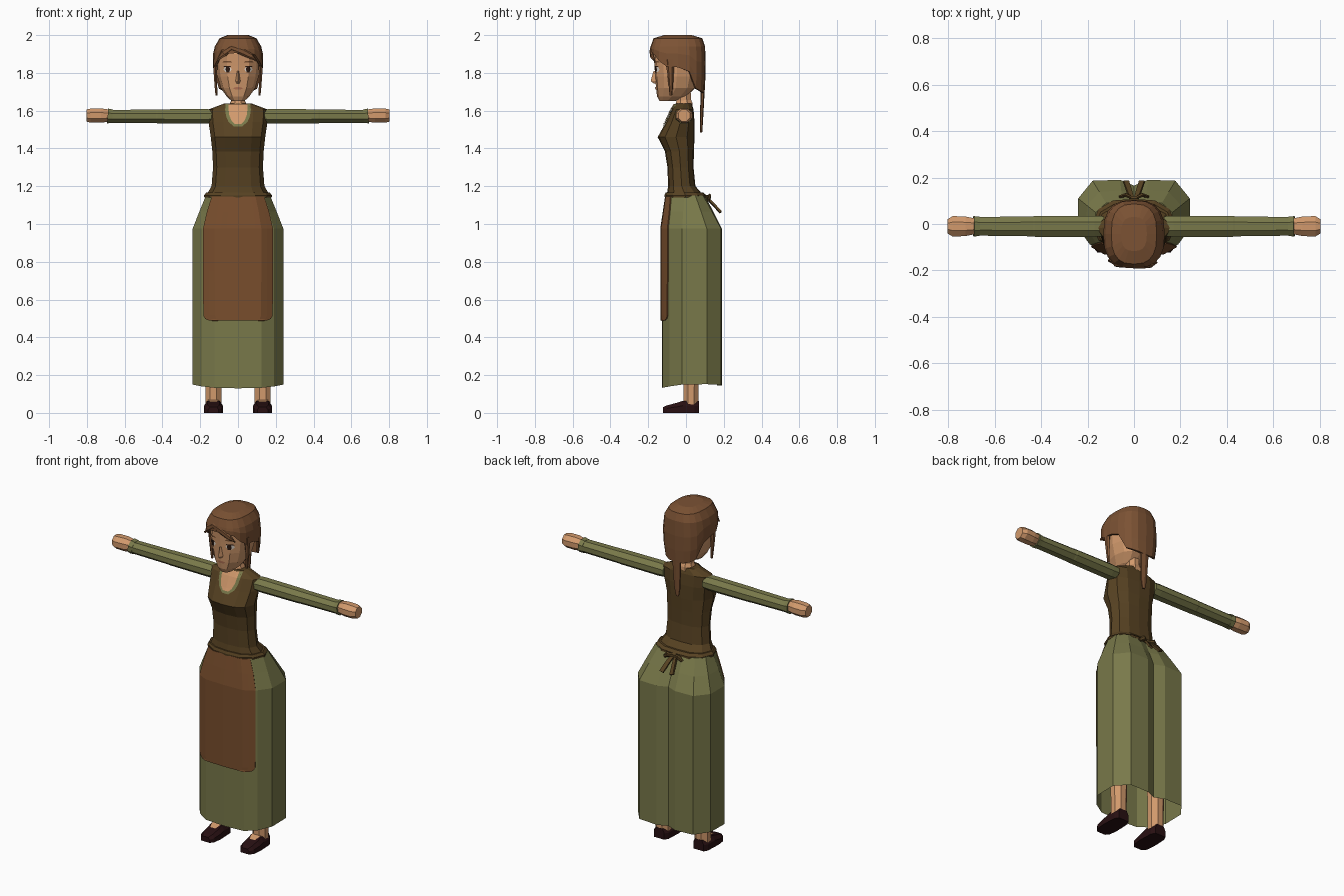
import bpy, bmesh, math
from mathutils import Vector
from mathutils.bvhtree import BVHTree

if "Cube" in bpy.data.objects:
    bpy.data.objects.remove(bpy.data.objects["Cube"])


def material(name, rgb):
    m = bpy.data.materials.new(name)
    m.diffuse_color = (*rgb, 1)
    m.use_nodes = True
    m.node_tree.nodes["Principled BSDF"].inputs["Base Color"].default_value = m.diffuse_color
    return m


SKIN = material("skin", (0.64, 0.32, 0.15))
HAIR = material("hair_brown", (0.20, 0.085, 0.034))
GREEN = material("olive_cloth", (0.19, 0.19, 0.068))
BODICE = material("dark_brown_cloth", (0.095, 0.054, 0.016))
APRON = material("apron_brown", (0.19, 0.076, 0.026))
SHOE = material("shoe_leather", (0.021, 0.005, 0.006))
WHITE = material("eye_white", (0.75, 0.68, 0.6))
DARK = material("eye_dark", (0.025, 0.01, 0.006))
LIP = material("lip", (0.45, 0.17, 0.09))


def finish(name, bm, mat):
    bmesh.ops.recalc_face_normals(bm, faces=bm.faces)
    me = bpy.data.meshes.new(name)
    bm.to_mesh(me)
    bm.free()
    me.materials.append(mat)
    ob = bpy.data.objects.new(name, me)
    bpy.context.collection.objects.link(ob)
    return ob


def loft(name, mat, rings, closed=True, caps=(True, True)):
    """Skin a list of point rings; open rings make a sheet."""
    bm = bmesh.new()
    rows = [[bm.verts.new(p) for p in r] for r in rings]
    n = len(rows[0])
    for a, b in zip(rows, rows[1:]):
        for i in range(n if closed else n - 1):
            j = (i + 1) % n
            bm.faces.new((a[i], a[j], b[j], b[i]))
    if closed:
        for use, r in zip(caps, (rows[0], rows[-1])):
            if use:
                bm.faces.new(r)
    return finish(name, bm, mat)


def tube(name, mat, path, sides=8):
    """Tapered tube; path entries are x, y, z and two radii."""
    pts = [Vector(p[:3]) for p in path]
    rings = []
    for i, p in enumerate(pts):
        t = (pts[min(i + 1, len(pts) - 1)] - pts[max(i - 1, 0)]).normalized()
        ref = Vector((0, 0, 1)) if abs(t.x) > 0.7 else Vector((0, 1, 0))
        u = ref.cross(t).normalized()
        v = t.cross(u)
        k = math.cos(math.pi / sides)
        angs = [2 * math.pi * (j + 0.5) / sides for j in range(sides)]
        rings.append([p + (u * path[i][3] * math.cos(a) + v * path[i][4] * math.sin(a)) / k
                      for a in angs])
    return loft(name, mat, rings)


def mirror_half(half):
    """Complete a ring from its right half, front centre to back centre."""
    return half + [(-x, y, z) for x, y, z in half[-2:0:-1]]


def body_ring(z, w, yf, yb):
    shape = [(0, 0), (.5, .04), (.85, .2), (1, .5), (.85, .8), (.5, .97), (0, 1)]
    return mirror_half([(w * x, yf + (yb - yf) * t, z) for x, t in shape])


def drape(name, mat, target, rows, cols=7, off=0.004, thick=0.0):
    """Plate laid on the front of a part; rows are z, x0, x1."""
    bvh = BVHTree.FromPolygons([v.co for v in target.data.vertices],
                               [p.vertices for p in target.data.polygons])
    rings = []
    for z, x0, x1 in rows:
        ring = []
        for i in range(cols):
            x = x0 + (x1 - x0) * i / (cols - 1)
            hit = bvh.ray_cast(Vector((x, -2, z)), Vector((0, 1, 0)))[0]
            ring.append((x, (hit.y if hit else -0.05) - off, z))
        rings.append(ring)
    ob = loft(name, mat, rings, closed=False)
    if thick:
        mod = ob.modifiers.new("thickness", "SOLIDIFY")
        mod.thickness, mod.offset = thick, 0
    return ob


# Bodice
bodice = loft("bodice", BODICE, [body_ring(*r) for r in [
    (1.145, .172, -.103, .098), (1.20, .140, -.095, .05), (1.30, .132, -.098, .04),
    (1.385, .136, -.112, .042), (1.46, .144, -.150, .045), (1.54, .156, -.105, .045),
    (1.605, .16, -.075, .04), (1.637, .075, -.055, .03)]])
drape("collar_trim", GREEN, bodice, [(1.515, -.02, .02), (1.54, -.05, .05), (1.57, -.063, .063),
                                     (1.605, -.068, .068), (1.634, -.066, .066)], 9, .005)
drape("neckline", SKIN, bodice, [(1.53, -.018, .018), (1.545, -.034, .034), (1.575, -.046, .046),
                                 (1.605, -.05, .05), (1.635, -.05, .05)], 9, .009)
loft("waistband", BODICE, [body_ring(1.14, .178, -.112, .108), body_ring(1.152, .18, -.114, .108),
                           body_ring(1.166, .168, -.108, .092)])

# Skirt
waist = [(0, -.102), (.09, -.1), (.14, -.073), (.17, -.01), (.165, .05), (.12, .09), (.05, .1), (0, .09)]
full = [(0, -.128), (.125, -.124), (.19, -.088), (.24, -.02), (.24, .11), (.178, .186), (.06, .19), (0, .165)]
hem = [.13, .133, .14, .15, .152, .148, .145, .145]


def skirt_ring(t, z):
    return mirror_half([(a[0] + (b[0] - a[0]) * t, a[1] + (b[1] - a[1]) * t, z)
                        for a, b in zip(waist, full)])


skirt = loft("skirt", GREEN, [skirt_ring(0, 1.15), skirt_ring(.5, 1.065), skirt_ring(1, .975),
                              mirror_half([(x, y, h) for (x, y), h in zip(full, hem)])],
             caps=(True, False))

# Apron
drape("apron", APRON, skirt, [(z, -w, w) for z, w in [
    (.488, .15), (.497, .172), (.515, .182), (.75, .184), (.975, .184), (1.065, .163), (1.145, .138)]],
    13, .005, .006)

# Apron bow at the back
for s in (-1, 1):
    tube("bow_tail", BODICE, [(s * .006, .10, 1.145, .008, .006), (s * .02, .14, 1.11, .011, .006),
                              (s * .034, .183, 1.062, .012, .006)], 4)
    tube("bow_loop", BODICE, [(0, .108, 1.14, .006, .006), (s * .035, .125, 1.145, .008, .014),
                              (s * .06, .118, 1.125, .006, .008)], 6)
tube("bow_knot", BODICE, [(-.012, .11, 1.142, .01, .011), (.012, .11, 1.142, .01, .011)], 6)

# Arms, legs and shoes
for s in (-1, 1):
    tube("sleeve", GREEN, [(s * x, -.01, 1.57, a, b) for x, a, b in [
        (.13, .043, .035), (.17, .045, .039), (.425, .045, .037), (.435, .043, .036), (.67, .04, .034)]])
    tube("cuff", GREEN, [(s * .665, -.01, 1.57, .041, .036), (s * .69, -.01, 1.572, .044, .039)])
    tube("hand", SKIN, [(s * x, -.01, 1.574, a, b) for x, a, b in [
        (.675, .032, .031), (.725, .042, .038), (.78, .044, .037), (.803, .03, .032)]])
    tube("leg", SKIN, [(s * .13, .027, z, r, r * .95) for z, r in [(.03, .042), (.12, .042), (.55, .05)]])
    c = s * .13
    loft("shoe", SHOE, [[(c - w, y, 0), (c - w, y, h * .6), (c - .65 * w, y, h),
                         (c + .65 * w, y, h), (c + w, y, h * .6), (c + w, y, 0)]
                        for y, w, h in [(-.122, .028, .03), (-.10, .045, .04), (-.05, .051, .053),
                                        (-.015, .05, .064), (.045, .047, .06), (.068, .034, .062)]])
    loft("instep", SKIN, [[(c - w, y, z), (c + w, y, z)] for y, w, z in
                          [(-.055, .018, .057), (-.015, .028, .069), (.04, .028, .072)]], closed=False)

# Neck and head
tube("neck", SKIN, [(0, -.01, 1.60, .05, .045), (0, -.01, 1.64, .042, .044), (0, -.012, 1.655, .035, .039),
                    (0, -.015, 1.72, .035, .039)])
head = loft("head", SKIN, [body_ring(*r) for r in [
    (1.65, .032, -.14, -.06), (1.675, .06, -.153, 0), (1.72, .091, -.159, .05), (1.78, .109, -.163, .065),
    (1.84, .116, -.167, .075), (1.90, .117, -.172, .08), (1.95, .098, -.155, .065), (1.975, .05, -.11, .02)]])

# Nose
loft("nose", SKIN, [[(-.007, -.16, 1.81), (0, -.172, 1.81), (.007, -.16, 1.81)],
                    [(-.015, -.155, 1.757), (0, -.187, 1.757), (.015, -.155, 1.757)],
                    [(-.01, -.155, 1.745), (0, -.172, 1.745), (.01, -.155, 1.745)]])

# Eyes, eyebrows and mouth
for s in (-1, 1):
    def span(rows):
        return [(z, s * a, s * b) for z, a, b in rows]
    drape("eye_white", WHITE, head, span([(1.804, .045, .066), (1.818, .032, .077), (1.832, .045, .07)]), 5, .003)
    drape("iris", DARK, head, span([(1.803, .046, .061), (1.818, .042, .066), (1.834, .046, .062)]), 4, .006)
    drape("eyelash", DARK, head, span([(1.831, .036, .078), (1.837, .042, .074)]), 5, .007)
    drape("eyebrow", HAIR, head, span([(1.855, .03, .082), (1.864, .038, .074)]), 5, .004)
drape("mouth", LIP, head, [(1.712, -.014, .014), (1.719, -.026, .026), (1.725, -.012, .012)], 5, .004)

# Hair cap: hairline height follows the angle from the front
hairline = [(0, 1.905), (35, 1.90), (52, 1.865), (72, 1.835), (105, 1.825), (122, 1.72), (150, 1.70), (180, 1.69)]


def hair_bottom(a):
    for (a0, z0), (a1, z1) in zip(hairline, hairline[1:]):
        if a <= a1:
            return z0 + (z1 - z0) * (a - a0) / (a1 - a0)
    return hairline[-1][1]


def hair_point(a, kx, ky, z):
    c, s = math.cos(math.radians(a)), math.sin(math.radians(a))
    x = math.copysign(abs(s) ** .75, s) * .132
    y = -math.copysign(abs(c) ** .75, c) * .147
    return (x * kx, -.043 + y * ky, z)


angles = [i * 360 / 20 for i in range(20)]
cap_rings = [[hair_point(a, kx, ky, z) for a in angles]
             for kx, ky, z in [(.42, .5, 2.0), (.74, .88, 1.983), (.93, .98, 1.94)]]
for f in (.35, .7, 1):
    ring = []
    for a in angles:
        b = hair_bottom(min(a, 360 - a))
        z = 1.94 + (b - 1.94) * f
        k = 1 - max(0, 1.80 - z) * 1.2
        ring.append(hair_point(a, k, 1 - (1 - k) * .3, z))
    cap_rings.append(ring)
cap = loft("hair_cap", HAIR, cap_rings, caps=(True, False))
mod = cap.modifiers.new("thickness", "SOLIDIFY")
mod.thickness, mod.offset = .014, -1

# Swept fringe, side locks and braid
tube("fringe_long", HAIR, [(-.04, -.18, 1.935, .008, .012), (.025, -.184, 1.912, .008, .017),
                           (.07, -.18, 1.888, .008, .013), (.098, -.165, 1.862, .004, .003)], 6)
tube("fringe_short", HAIR, [(-.03, -.18, 1.935, .008, .012), (-.075, -.176, 1.905, .008, .017),
                            (-.106, -.155, 1.868, .006, .008)], 6)
for s in (-1, 1):
    tube("side_lock", HAIR, [(s * .118, -.085, 1.87, .012, .022), (s * .12, -.082, 1.80, .009, .015),
                             (s * .117, -.08, 1.73, .007, .010), (s * .114, -.08, 1.68, .005, .006)], 6)
tube("braid", HAIR, [(0, .088, 1.76, .028, .012), (0, .087, 1.68, .024, .009), (0, .084, 1.60, .021, .008),
                     (0, .081, 1.53, .017, .007), (0, .08, 1.485, .008, .005)], 6)
